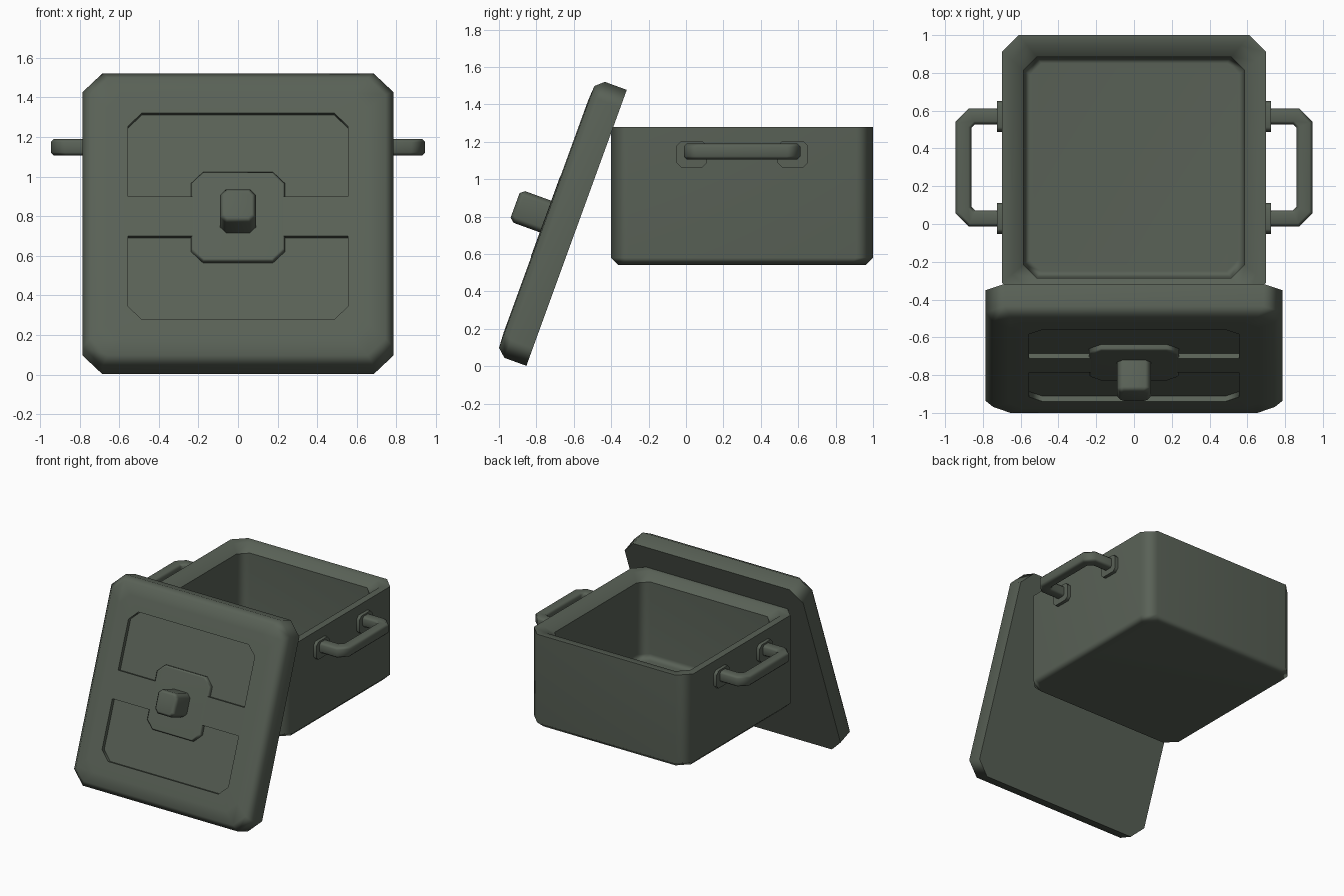
import bpy
import bmesh
import math
from mathutils import Vector

cube = bpy.data.objects.get("Cube")
if cube:
    bpy.data.objects.remove(cube, do_unlink=True)

# One dark green-grey enamel for everything
COLOUR = (0.10, 0.12, 0.094, 1.0)
enamel = bpy.data.materials.new("dark green grey enamel")
enamel.use_nodes = True
enamel.diffuse_color = COLOUR
enamel.node_tree.nodes["Principled BSDF"].inputs["Base Color"].default_value = COLOUR


def octagon(hx, hy, cut):
    """Rectangle with cut corners, counter-clockwise."""
    return [(hx, cut - hy), (hx, hy - cut), (hx - cut, hy), (cut - hx, hy),
            (-hx, hy - cut), (-hx, cut - hy), (cut - hx, -hy), (hx - cut, -hy)]


def loft(name, rings, location=(0, 0, 0), rotation=(0, 0, 0), angle=50):
    """Join rings of 3D points with side faces and cap both ends."""
    bm = bmesh.new()
    loops = [[bm.verts.new(p) for p in ring] for ring in rings]
    for a, b in zip(loops, loops[1:]):
        for i in range(len(a)):
            j = (i + 1) % len(a)
            bm.faces.new((a[i], a[j], b[j], b[i]))
    bm.faces.new(loops[0][::-1])
    bm.faces.new(loops[-1])
    bmesh.ops.recalc_face_normals(bm, faces=bm.faces)
    mesh = bpy.data.meshes.new(name)
    bm.to_mesh(mesh)
    bm.free()
    mesh.materials.append(enamel)
    obj = bpy.data.objects.new(name, mesh)
    bpy.context.collection.objects.link(obj)
    obj.location, obj.rotation_euler = location, rotation
    bpy.ops.object.select_all(action='DESELECT')
    obj.select_set(True)
    bpy.context.view_layer.objects.active = obj
    bpy.ops.object.shade_smooth_by_angle(angle=math.radians(angle))
    normals = obj.modifiers.new("soft bevels", 'WEIGHTED_NORMAL')
    normals.keep_sharp = True
    return obj


def square_loft(name, steps, **kw):
    """Steps are (half width, half depth, corner cut, height)."""
    return loft(name, [[(x, y, z) for x, y in octagon(hx, hy, c)]
                       for hx, hy, c, z in steps], **kw)


# Hollow pot: outside, rim, sloped lip, inside walls, floor
POT_Y = 0.30
square_loft("pot_body", [(s, s, c, z) for s, c, z in (
    (0.66, 0.08, 0.54), (0.70, 0.09, 0.58), (0.70, 0.09, 1.28),
    (0.645, 0.08, 1.28), (0.585, 0.07, 1.23), (0.585, 0.07, 0.66),
    (0.55, 0.06, 0.62))], location=(0, POT_Y, 0))

# Lid leaning on the pot, with a sunken panel
LEAN = dict(location=(0, -0.585, 0.74), rotation=(math.radians(70), 0, 0))
TOP, SUNK = 0.175, 0.145
square_loft("lid", [(s, s, c, z) for s, c, z in (
    (0.785, 0.10, 0), (0.785, 0.10, 0.125), (0.745, 0.09, TOP - 0.005),
    (0.66, 0.08, TOP), (0.555, 0.07, TOP), (0.555, 0.07, SUNK))], **LEAN)

# Cross strap, centre boss and knob on the lid
square_loft("lid_strap", [(0.556, 0.106, 0.001, z) for z in (SUNK - 0.02, TOP)], **LEAN)
square_loft("lid_boss", [(0.237, 0.24, 0.06, SUNK - 0.02),
                         (0.237, 0.24, 0.06, TOP - 0.01),
                         (0.225, 0.228, 0.055, TOP + 0.002)], **LEAN)
square_loft("lid_knob", [(0.09, 0.09, 0.03, TOP - 0.02), (0.09, 0.09, 0.03, 0.325),
                         (0.07, 0.07, 0.02, 0.35)], **LEAN)

# Side handles: a bevelled bar swept along a bracket path, plus mounting plates
HANDLE_Z = 1.148
REACH, SPAN, BEND = 0.903, 0.27, 0.045
path = [Vector(p) for p in ((0.69, -SPAN), (REACH - BEND, -SPAN), (REACH, BEND - SPAN),
                            (REACH, SPAN - BEND), (REACH - BEND, SPAN), (0.69, SPAN))]
for side, label in ((1, "left"), (-1, "right")):
    rings = []
    for i, p in enumerate(path):
        before = (p - path[max(i - 1, 0)]).normalized()
        after = (path[min(i + 1, len(path) - 1)] - p).normalized()
        along = (before + after).normalized()
        widen = 1 / along.dot(after if after.length else before)
        across = Vector((along.y, -along.x)) * widen
        rings.append([(side * (p.x + across.x * u), p.y + across.y * u, v)
                      for u, v in octagon(0.042, 0.042, 0.016)])
    loft(label + "_handle", rings, location=(0, POT_Y, HANDLE_Z))
    for end, where in ((-1, "front"), (1, "back")):
        plate = [[(side * x, y, z) for y, z in octagon(0.082, 0.07, 0.025)]
                 for x in (0.69, 0.726)]
        loft(f"{label}_{where}_handle_plate", plate,
             location=(0, POT_Y + end * SPAN, 1.133))
